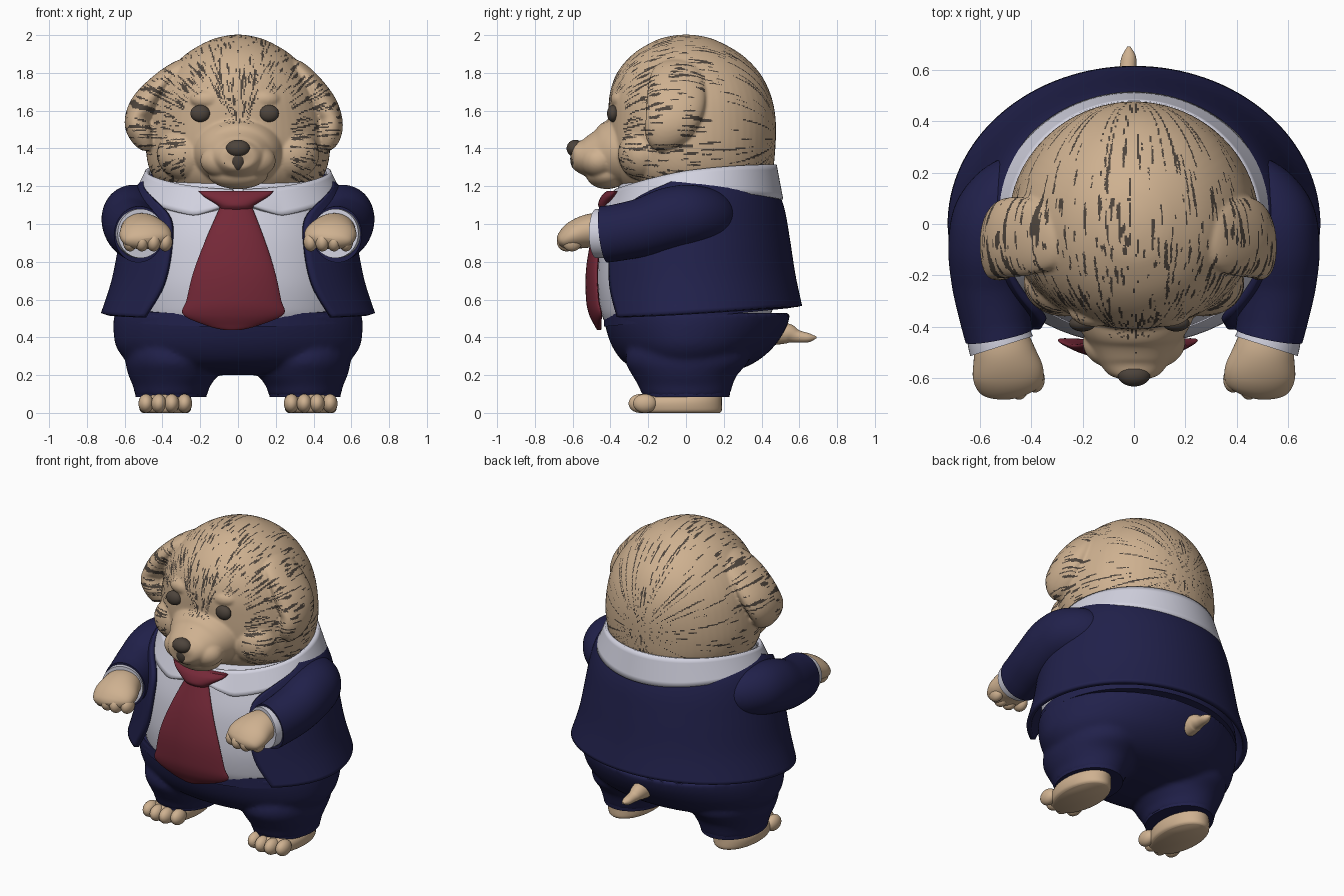
import bpy, bmesh, math
from mathutils import Vector, noise

if "Cube" in bpy.data.objects:
    bpy.data.objects.remove(bpy.data.objects["Cube"])


def material(name, rgb):
    m = bpy.data.materials.new(name)
    m.diffuse_color = (*rgb, 1)
    m.use_nodes = True
    m.node_tree.nodes["Principled BSDF"].inputs["Base Color"].default_value = m.diffuse_color
    return m


TAN = material("tan fur", (0.62, 0.44, 0.28))
DARK = material("dark brown", (0.075, 0.058, 0.045))
NAVY = material("navy cloth", (0.015, 0.015, 0.07))
WHITE = material("white cloth", (0.65, 0.65, 0.75))
RED = material("red cloth", (0.18, 0.022, 0.04))


def spline(rows, n):
    """Smooth (Catmull-Rom) interpolation of rows of numbers."""
    out = []
    for i in range(len(rows) - 1):
        p = [rows[max(0, min(len(rows) - 1, i + k))] for k in (-1, 0, 1, 2)]
        for t in (s / n for s in range(n)):
            out.append([0.5 * (2 * b + (c - a) * t + (2 * a - 5 * b + 4 * c - d) * t * t
                               + (3 * b - a - 3 * c + d) * t ** 3) for a, b, c, d in zip(*p)])
    return out + [list(rows[-1])]


def finish(name, verts, faces, mat):
    me = bpy.data.meshes.new(name)
    me.from_pydata([tuple(v) for v in verts], [], faces)
    ob = bpy.data.objects.new(name, me)
    bpy.context.collection.objects.link(ob)
    me.materials.append(mat)
    return ob


def rings_to_mesh(name, rings, mat):
    n, verts, faces = len(rings[0]), [v for r in rings for v in r], []
    for i in range(len(rings) - 1):
        for j in range(n):
            k = (j + 1) % n
            faces.append((i * n + j, i * n + k, (i + 1) * n + k, (i + 1) * n + j))
    faces += [tuple(range(n))[::-1], tuple(range(len(verts) - n, len(verts)))]
    ob = finish(name, verts, faces, mat)
    bm = bmesh.new()
    bm.from_mesh(ob.data)
    bmesh.ops.recalc_face_normals(bm, faces=bm.faces)
    bm.to_mesh(ob.data)
    return ob


def oval(a, rx, f, b):
    """Plan oval: angle 0 is the front, f and b are front and back depth."""
    return rx * math.sin(a), -(f if math.cos(a) > 0 else b) * math.cos(a)


def loft(name, rows, mat, seg=64, n=8, side=1, bend=0, tilt=0):
    """Stack of plan ovals; rows are (z, cx, cy, rx, front, back)."""
    rings = []
    for z, cx, cy, rx, f, b in spline(rows, n):
        pts = [oval(2 * math.pi * j / seg, rx, f, b) for j in range(seg)]
        rings.append([(side * (cx + x), cy + y + bend * x * x, z + tilt * y) for x, y in pts])
    return rings_to_mesh(name, rings, mat)


def tube(name, rows, mat, ref, seg=48, n=8, side=1):
    """Oval tube on a path; rows are (x, y, z, radius along ref, other radius)."""
    rows, rings = spline(rows, n), []
    for i, r in enumerate(rows):
        t = (Vector(rows[min(i + 1, len(rows) - 1)][:3]) - Vector(rows[max(i - 1, 0)][:3])).normalized()
        a = (Vector(ref) - t * t.dot(Vector(ref))).normalized()
        b, ring = t.cross(a), []
        for w in (2 * math.pi * j / seg for j in range(seg)):
            p = Vector(r[:3]) + a * r[3] * math.cos(w) + b * r[4] * math.sin(w)
            ring.append((side * p.x, p.y, p.z))
        rings.append(ring)
    return rings_to_mesh(name, rings, mat)


def blob(name, loc, size, mat):
    bm = bmesh.new()
    bmesh.ops.create_uvsphere(bm, u_segments=32, v_segments=20, radius=1)
    ob = finish(name, [], [], mat)
    for v in bm.verts:
        v.co = Vector(loc) + v.co * Vector(size)
    bm.to_mesh(ob.data)
    return ob


def strip(name, fn, nu, nv, mat, thick):
    """Open cloth sheet from fn(u, v), thickened inwards."""
    w, verts = nu + 1, [fn(i / nu, j / nv) for j in range(nv + 1) for i in range(nu + 1)]
    faces = [(j * w + i, j * w + i + 1, (j + 1) * w + i + 1, (j + 1) * w + i)
             for j in range(nv) for i in range(nu)]
    mod = finish(name, verts, faces, mat).modifiers.new("thickness", "SOLIDIFY")
    mod.thickness, mod.offset = thick, -1


def merge(name, parts, mat, voxel, smooth):
    """Fuse overlapping parts into one softly blended skin."""
    bm = bmesh.new()
    for p in parts:
        bm.from_mesh(p.data)
        bpy.data.objects.remove(p)
    ob = finish(name, [], [], mat)
    bm.to_mesh(ob.data)
    rm = ob.modifiers.new("fuse", "REMESH")
    rm.mode, rm.voxel_size = "VOXEL", voxel
    ob.modifiers.new("soften", "SMOOTH").iterations = smooth
    me = bpy.data.meshes.new_from_object(ob.evaluated_get(bpy.context.evaluated_depsgraph_get()))
    ob.modifiers.clear()
    ob.data = me
    me.materials.clear()
    me.materials.append(mat)
    return ob


def add_streaks(ob, base):
    """Dark hairs: faces picked by noise stretched along the fur direction."""
    ob.data.materials.append(DARK)
    for p in ob.data.polygons:
        x, y, z = p.center
        r, limit = math.hypot(x, z - 1.45), base + (0.1 if y > 0.1 else 0)
        if y < -0.12 and abs(x) > 0.27 and z < 1.8:
            limit -= 0.08                                  # darker cheeks and temples
        if y < -0.2 and abs(x) < 0.12 and 1.58 < z < 1.85:
            limit = 0.16                                   # dark forehead
        if y < -0.25 and (math.hypot(abs(x) - 0.18, z - 1.58) < 0.11
                          or (abs(x) < 0.28 and z < 1.53)):
            limit = 0.8                                    # clean eye area and muzzle
        if noise.noise(Vector((math.atan2(x, z - 1.45) * 42, y * 11 + r * 7, 3.3))) > limit:
            p.material_index = 1


# Head, muzzle, brows and ears, fused and streaked
head = [loft("skull", [
    (1.12, 0, 0, .30, .24, .34), (1.18, 0, 0, .38, .32, .40), (1.27, 0, 0, .46, .38, .455),
    (1.4, 0, 0, .488, .405, .473), (1.55, 0, 0, .475, .41, .475), (1.68, 0, 0, .44, .405, .45),
    (1.8, 0, 0, .37, .365, .39), (1.9, 0, 0, .275, .28, .29), (1.97, 0, 0, .155, .165, .165),
    (1.995, 0, 0, .07, .08, .08), (2.003, 0, 0, .01, .01, .01)], TAN),
    tube("muzzle", [(0, -.28, 1.39, .26, .21), (0, -.38, 1.375, .225, .18), (0, -.46, 1.36, .18, .145),
                    (0, -.54, 1.36, .135, .1), (0, -.59, 1.37, .09, .065), (0, -.61, 1.37, .02, .02)],
         TAN, (1, 0, 0)),
    blob("chin", (0, -.42, 1.265), (.16, .11, .08), TAN)]
for s in (1, -1):
    e = 0 if s > 0 else .045
    head += [blob("jowl", (s * .08, -.46, 1.335), (.12, .1, .09), TAN),
             blob("brow", (s * .14 - .015, -.335, 1.66), (.1, .065, .055), TAN),
             blob("cheek", (s * .27, -.23, 1.37), (.16, .13, .14), TAN),
             tube("ear", [(.25, -.05, 1.85, .06, .03), (.315, -.05, 1.82, .12, .045),
                          (.385 + e / 2, -.05, 1.74, .15, .06), (.45 + e, -.055, 1.63, .155, .075),
                          (.485 + e, -.09, 1.53, .135, .07), (.475 + e / 2, -.135, 1.45, .095, .06),
                          (.455 + e / 2, -.16, 1.4, .03, .03)], TAN, (0, 1, 0), side=s)]
add_streaks(merge("head", head, TAN, .008, 8), .30)
blob("nose", (0, -.586, 1.4), (.064, .046, .046), DARK)
blob("nose_base", (0, -.575, 1.345), (.042, .038, .064), DARK)

# Shirt, collar and tie
loft("shirt", [(.48, 0, 0, .58, .43, .42), (.55, 0, 0, .60, .455, .46), (.7, 0, 0, .61, .47, .5),
               (.9, 0, 0, .59, .455, .48), (1.05, 0, 0, .54, .42, .45), (1.15, 0, 0, .48, .385, .43),
               (1.24, 0, 0, .42, .33, .40)], WHITE)


def collar(u, v):
    deg = 3 + 354 * u
    a, gap = math.radians(deg), max(0, 1 - min(deg, 360 - deg) / 25)
    f = (1 + math.cos(a)) / 2
    x, y = oval(a, .55 - .06 * v, .435 - .06 * v, .515 - .035 * v)
    low, high = 1.13 + .08 * math.sin(a) ** 2 - .10 * f + .10 * gap, 1.315 - .13 * f * f
    return x, y, low + (high - low) * v


strip("collar", collar, 120, 6, WHITE, .025)
loft("tie", [(.438, -.03, -.46, .04, .01, .01), (.46, -.03, -.465, .13, .018, .018),
             (.52, -.025, -.485, .265, .028, .028), (.6, -.022, -.497, .25, .032, .03),
             (.75, -.02, -.498, .215, .032, .03), (.92, -.015, -.472, .155, .03, .03),
             (1.09, -.01, -.42, .085, .028, .03)], RED, bend=.5)
loft("tie_knot", [(1.07, -.01, -.415, .08, .03, .03), (1.1, -.01, -.42, .10, .045, .04),
                  (1.145, -.01, -.405, .17, .045, .04), (1.175, -.01, -.39, .2, .03, .03)],
     RED, bend=.4)

# Jacket, open at the front; rows are (z, rx, front, back, opening angle)
JACKET = spline([(.53, .725, .51, .615, 44), (.7, .67, .51, .58, 37), (.9, .63, .495, .55, 35),
                 (1.05, .60, .465, .525, 38), (1.15, .57, .43, .495, 54),
                 (1.22, .52, .38, .465, 76), (1.27, .45, .34, .44, 92)], 6)


def jacket(u, v):
    z, rx, f, b, opening = JACKET[round(v * (len(JACKET) - 1))]
    x, y = oval(math.radians(opening + (360 - 2 * opening) * u), rx, f, b)
    return x, y, z + .06 * y * (1 - v)


strip("jacket", jacket, 96, len(JACKET) - 1, NAVY, .03)

# Trousers: seat and legs fused, with a waistband
legs = [loft("seat", [(.2, 0, 0, .25, .1, .1), (.225, 0, 0, .46, .24, .26), (.27, 0, 0, .58, .33, .37),
                      (.35, 0, 0, .645, .39, .465), (.45, 0, 0, .66, .425, .53),
                      (.53, 0, 0, .655, .435, .555)], NAVY)]
for s in (1, -1):
    legs.append(loft("leg", [(.09, .355, 0, .192, .232, .232), (.14, .352, 0, .203, .25, .245),
                             (.2, .345, 0, .235, .285, .27), (.27, .35, 0, .245, .32, .33),
                             (.34, .36, 0, .22, .3, .32), (.42, .35, 0, .15, .2, .2)], NAVY, side=s))
merge("trousers", legs, NAVY, .015, 8)
loft("waistband", [(.5, 0, 0, .655, .435, .555), (.565, 0, 0, .645, .435, .555)], NAVY, n=2, tilt=.1)

for s, tag in ((1, "left"), (-1, "right")):
    blob(tag + "_eye", (s * .182 - .018, -.386, 1.585), (.052, .032, .045), DARK)
    # Trouser hem and paw
    loft(tag + "_trouser_hem", [(.083, .355, 0, .187, .227, .23), (.135, .355, 0, .194, .238, .238)],
         NAVY, n=2, side=s)
    loft(tag + "_foot", [(0, .385, -.03, .12, .22, .21), (.015, .385, -.03, .135, .235, .22),
                         (.06, .385, -.03, .14, .24, .22), (.1, .38, -.02, .125, .2, .21),
                         (.13, .37, 0, .1, .12, .18)], TAN, seg=40, n=4, side=s)
    for d in (-1.5, -.5, .5, 1.5):
        blob(tag + "_toe", (s * (.385 + .068 * d), -.245 + .012 * d * d, .05), (.04, .062, .05), TAN)
        blob(tag + "_finger", (s * (.478 + .062 * d), -.635 + .014 * d * d, .905),
             (.038, .052, .05), TAN)
    # Arm, shirt cuff and hand
    tube(tag + "_sleeve", [(.38, .24, 1.0, .03, .03), (.46, .16, 1.03, .12, .13),
                           (.54, .04, 1.045, .155, .16), (.57, -.08, 1.03, .152, .165),
                           (.565, -.22, .985, .145, .155), (.54, -.36, .955, .138, .15),
                           (.525, -.435, .945, .133, .15)], NAVY, (1, 0, 0), side=s)
    tube(tag + "_cuff", [(.535, -.38, .95, .12, .125), (.525, -.44, .95, .125, .13),
                         (.515, -.475, .95, .128, .13)], WHITE, (1, 0, 0), n=3, side=s)
    tube(tag + "_hand", [(.52, -.42, .965, .10, .09), (.505, -.5, .965, .12, .09),
                         (.49, -.58, .945, .138, .078), (.48, -.64, .915, .12, .055),
                         (.475, -.665, .90, .06, .03)], TAN, (1, 0, 0), side=s)

# Tail
tube("tail", [(-.03, .47, .42, .06, .06), (-.03, .54, .42, .05, .052), (-.025, .59, .405, .035, .034),
              (-.02, .65, .398, .028, .024), (-.02, .69, .4, .006, .005)], TAN, (1, 0, 0), seg=24)

# Smooth shading with sharp hems
for ob in bpy.context.collection.objects:
    ob.select_set(True)
    bpy.context.view_layer.objects.active = ob
bpy.ops.object.shade_smooth_by_angle(angle=math.radians(45))
